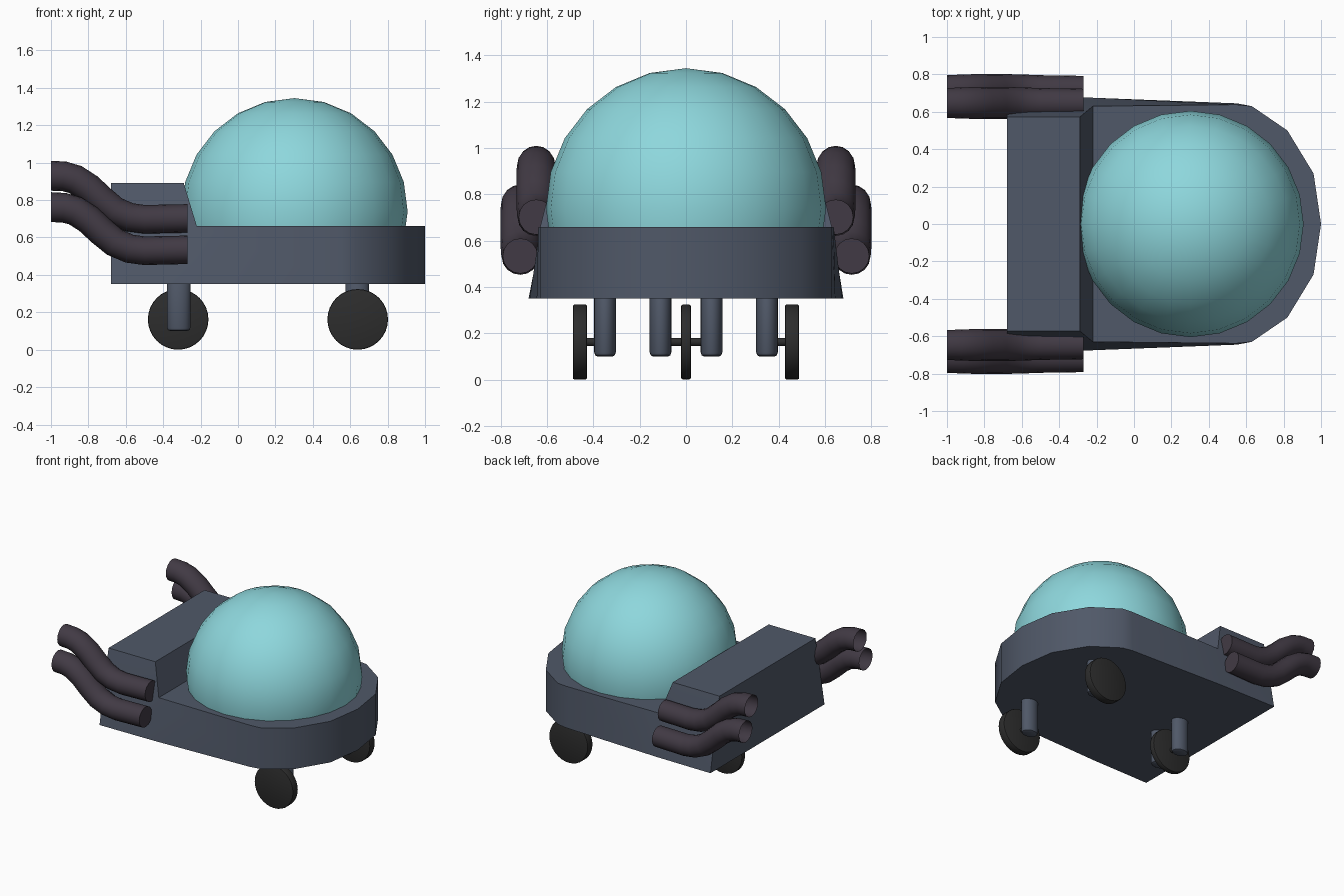
import bpy, bmesh, math
from mathutils import Matrix, Vector

if "Cube" in bpy.data.objects:
    bpy.data.objects.remove(bpy.data.objects["Cube"])


def material(name, rgb):
    m = bpy.data.materials.new(name)
    m.diffuse_color = (*rgb, 1)
    m.use_nodes = True
    m.node_tree.nodes["Principled BSDF"].inputs["Base Color"].default_value = m.diffuse_color
    return m


METAL = material("slate_metal", (0.08, 0.098, 0.138))
PIPE = material("dark_pipe", (0.053, 0.042, 0.058))
GLASS = material("teal_glass", (0.27, 0.68, 0.72))
RUBBER = material("rubber", (0.026, 0.026, 0.026))


def finish(name, bm, mat, angle=40):
    bmesh.ops.recalc_face_normals(bm, faces=bm.faces)
    me = bpy.data.meshes.new(name)
    bm.to_mesh(me)
    bm.free()
    me.materials.append(mat)
    ob = bpy.data.objects.new(name, me)
    bpy.context.collection.objects.link(ob)
    bpy.ops.object.select_all(action='DESELECT')
    bpy.context.view_layer.objects.active = ob
    ob.select_set(True)
    bpy.ops.object.shade_smooth_by_angle(angle=math.radians(angle))
    return ob


# Hull: tapered slab with a rounded nose
nose = [(0.55, 0.645), (0.63, 0.63), (0.82, 0.5), (0.96, 0.27)]


def outline(back):
    half = back + nose
    return half + [(1.0, 0)] + [(x, -y) for x, y in reversed(half)]


bm = bmesh.new()
low = [bm.verts.new((x, y, 0.35)) for x, y in outline([(-0.68, 0.68), (-0.22, 0.675)])]
top = [bm.verts.new((x, y if abs(y) < 0.64 else math.copysign(0.638, y), 0.66))
       for x, y in outline([(-0.68, 0.62), (-0.22, 0.63)])]
n = len(low)
bm.faces.new(low)
for i in range(n - 1):
    bm.faces.new((low[i], low[i + 1], top[i + 1], top[i]))
# Raised rear block growing out of the deck
bm.faces.new(top[1:n - 1])
bl, fl, fr, br = [bm.verts.new((x, y, 0.89)) for x, y in
                  ((-0.68, 0.572), (-0.29, 0.572), (-0.29, -0.572), (-0.68, -0.572))]
bm.faces.new((bl, fl, fr, br))
bm.faces.new((top[0], top[1], fl, bl))
bm.faces.new((top[n - 1], br, fr, top[n - 2]))
bm.faces.new((top[1], top[n - 2], fr, fl))
bm.faces.new((low[0], top[0], bl, br, top[n - 1], low[n - 1]))
finish("hull", bm, METAL)

# Canopy dome, dipping just below the deck
bm = bmesh.new()
bmesh.ops.create_uvsphere(bm, u_segments=24, v_segments=12, radius=0.605,
                          matrix=Matrix.Translation((0.302, 0, 0.74)))
bmesh.ops.bisect_plane(bm, geom=bm.verts[:] + bm.edges[:] + bm.faces[:],
                       plane_co=(0, 0, 0.64), plane_no=(0, 0, 1), clear_inner=True)
finish("dome", bm, GLASS)

# Exhaust pipes: S-shaped, closed at the front, open at the rear
PATH = [(-1.0, 0), (-0.93, -0.003), (-0.87, -0.02), (-0.8, -0.065), (-0.73, -0.13),
        (-0.66, -0.188), (-0.58, -0.222), (-0.5, -0.233), (-0.27, -0.228)]


def exhaust(name, y, z):
    bm = bmesh.new()
    pts = [Vector((px, y, z + pz)) for px, pz in PATH]
    rings, sides = [], 16
    for i, p in enumerate(pts):
        t = (pts[min(i + 1, len(pts) - 1)] - pts[max(i - 1, 0)]).normalized()
        if i in (0, len(pts) - 1):
            t = Vector((1, 0, 0))
        up = Vector((-t.z, 0, t.x))
        r = 0.08 - 0.004 * i / (len(pts) - 1)
        wide = r + 0.008 * math.sin(math.pi * i / (len(pts) - 1))
        rings.append([bm.verts.new(p + up * r * math.cos(a) + Vector((0, wide * math.sin(a), 0)))
                      for a in (2 * math.pi * k / sides for k in range(sides))])
    for a, b in zip(rings, rings[1:]):
        for k in range(sides):
            j = (k + 1) % sides
            bm.faces.new((a[k], a[j], b[j], b[k]))
    bm.faces.new(rings[-1])
    finish(name, bm, PIPE)


for s, side in ((1, "left"), (-1, "right")):
    exhaust(f"upper_exhaust_{side}", s * 0.647, 0.93)
    exhaust(f"lower_exhaust_{side}", s * 0.716, 0.762)


def cylinder(name, loc, r, depth, mat, axis='Y', bevel=0.0, segs=32, squash=1.0):
    bm = bmesh.new()
    bmesh.ops.create_cone(bm, cap_ends=True, segments=segs, radius1=r, radius2=r, depth=depth)
    if bevel:
        rim = [e for e in bm.edges if abs(e.verts[0].co.z - e.verts[1].co.z) < 1e-5]
        bmesh.ops.bevel(bm, geom=rim, offset=bevel, segments=2, profile=0.5, affect='EDGES')
    bm.transform(Matrix.Diagonal((1, squash, 1, 1)))
    if axis == 'Y':
        bm.transform(Matrix.Rotation(math.pi / 2, 4, 'X'))
    bm.transform(Matrix.Translation(loc))
    finish(name, bm, mat)


def strut(name, x, y):
    cylinder(name, (x, y, 0.24), 0.063, 0.28, METAL, 'Z', 0.018, 20, 0.74)


# Front wheels outside their struts
for s, side in ((1, "left"), (-1, "right")):
    cylinder(f"front_wheel_{side}", (0.64, s * 0.458, 0.162), 0.162, 0.062, RUBBER, bevel=0.008)
    cylinder(f"front_axle_{side}", (0.64, s * 0.40, 0.162), 0.018, 0.1, RUBBER, segs=12)
    strut(f"front_strut_{side}", 0.638, s * 0.35)
    strut(f"rear_strut_{side}", -0.317, s * 0.11)

# Single rear wheel between two struts
cylinder("rear_wheel", (-0.32, 0, 0.162), 0.162, 0.042, RUBBER, bevel=0.008)
cylinder("rear_axle", (-0.32, 0, 0.162), 0.018, 0.2, RUBBER, segs=12)
